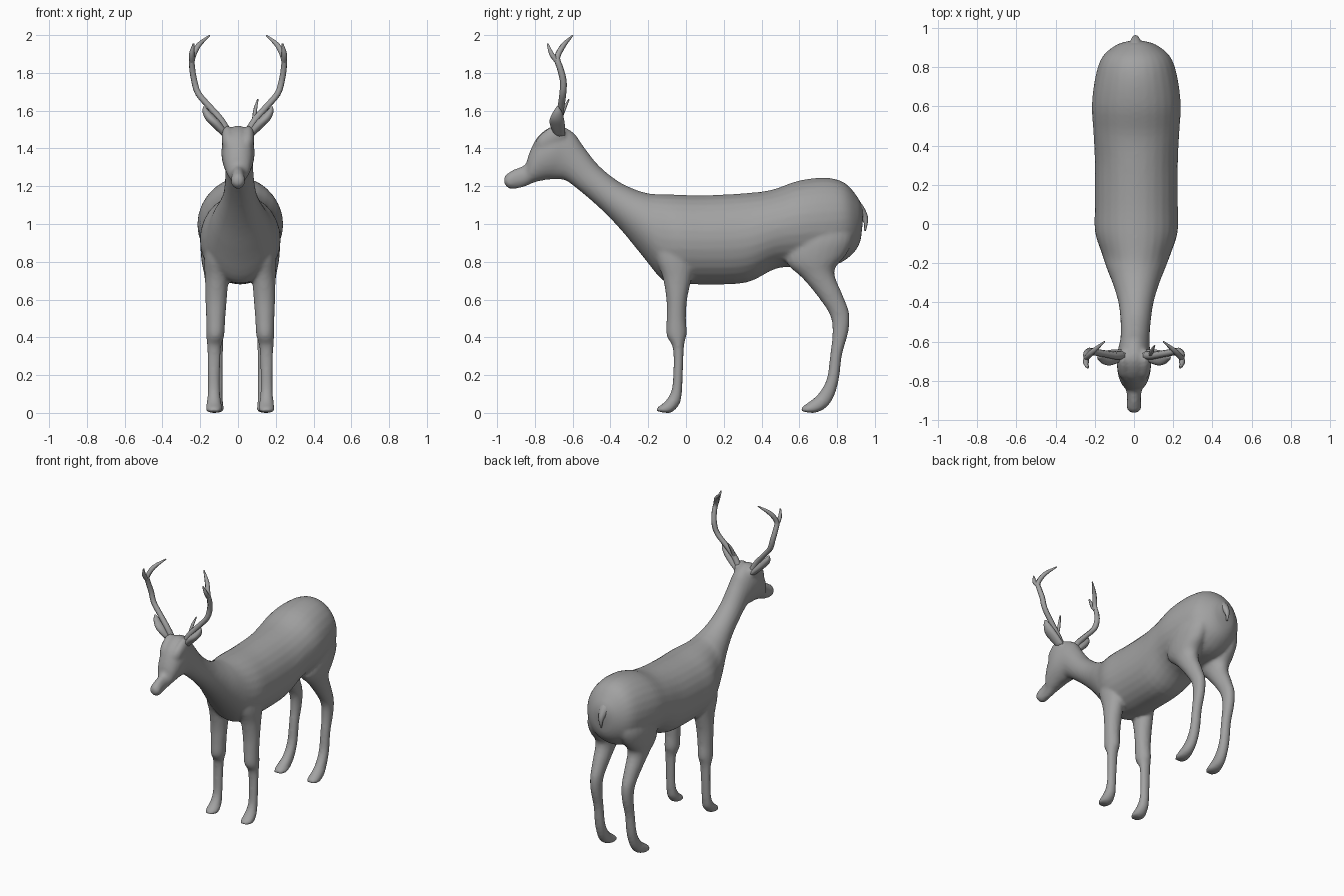
import bpy, bmesh, math
from mathutils import Vector

CX = 0.012  # the body's centre line sits slightly to the right

grey = bpy.data.materials.new("dark_grey")
grey.diffuse_color = (0.36, 0.36, 0.36, 1)


def smooth_stations(st, steps):
    """Catmull-Rom interpolation through the given tuples."""
    p = [Vector(s) for s in st]
    p = [2 * p[0] - p[1]] + p + [2 * p[-1] - p[-2]]
    out = []
    for i in range(1, len(p) - 2):
        a, b, c, d = p[i - 1:i + 3]
        for k in range(steps):
            t = k / steps
            out.append(0.5 * (2 * b + (c - a) * t + (2 * a - 5 * b + 4 * c - d) * t * t
                              + (3 * b - a - 3 * c + d) * t ** 3))
    return out + [p[-2]]


def loft(bm, stations, side=1, mid=0.0, steps=4, n=20):
    """Skin oval rings: (x centre, y1, z1, y2, z2, half width)."""
    rings = []
    for x, y1, z1, y2, z2, w in smooth_stations(stations, steps):
        ring = []
        for k in range(n):
            a = 2 * math.pi * k / n
            u, v = (1 + math.cos(a)) / 2, math.sin(a)
            ring.append(bm.verts.new((mid + side * (x + max(w, .003) * v),
                                      y2 + (y1 - y2) * u, z2 + (z1 - z2) * u)))
        rings.append(ring)
    for r, s in zip(rings, rings[1:]):
        for k in range(n):
            bm.faces.new((r[k], r[(k + 1) % n], s[(k + 1) % n], s[k]))
    bm.faces.new(rings[0])
    bm.faces.new(rings[-1])


def finish(bm, name):
    bmesh.ops.recalc_face_normals(bm, faces=bm.faces)
    me = bpy.data.meshes.new(name)
    bm.to_mesh(me)
    bm.free()
    for f in me.polygons:
        f.use_smooth = True
    me.materials.append(grey)
    ob = bpy.data.objects.new(name, me)
    bpy.context.collection.objects.link(ob)
    return ob


# Torso, neck and head: upper point, lower point, half width
trunk = [
    (CX, .937, 1.08, .935, 1.00, .03), (CX, .91, 1.14, .92, .90, .10),
    (CX, .84, 1.218, .87, .83, .172), (CX, .74, 1.245, .78, .78, .207),
    (CX, .60, 1.23, .62, .77, .227), (CX, .45, 1.18, .48, .765, .219),
    (CX, .30, 1.162, .32, .69, .212), (CX, .10, 1.152, .10, .68, .212),
    (CX, -.05, 1.155, -.03, .685, .211), (CX, -.17, 1.159, -.12, .70, .178),
    (.01, -.22, 1.167, -.23, .83, .15), (.01, -.28, 1.187, -.345, .97, .115),
    (.01, -.36, 1.227, -.455, 1.083, .088), (.008, -.46, 1.307, -.565, 1.178, .076),
    (.005, -.54, 1.407, -.64, 1.232, .075), (0, -.60, 1.487, -.69, 1.235, .082),
    (0, -.69, 1.522, -.73, 1.235, .088), (0, -.78, 1.468, -.77, 1.228, .08),
    (0, -.83, 1.375, -.81, 1.218, .062), (0, -.85, 1.315, -.84, 1.203, .042),
    (0, -.90, 1.294, -.88, 1.190, .035), (0, -.947, 1.267, -.93, 1.186, .037),
    (0, -.967, 1.24, -.957, 1.203, .02),
]
# Legs: front edge, back edge, half width
front_leg = [
    (.12, -.17, .95, .06, .95, .06), (.125, -.16, .82, .05, .82, .066),
    (.125, -.124, .72, .027, .70, .062), (.128, -.104, .60, .006, .60, .057),
    (.13, -.103, .50, 0, .50, .051), (.132, -.103, .41, .004, .42, .048),
    (.138, -.07, .345, -.010, .355, .038), (.14, -.067, .22, -.016, .22, .033),
    (.14, -.077, .12, -.022, .10, .033), (.139, -.11, .062, -.035, .045, .039),
    (.139, -.15, .03, -.075, .003, .043), (.139, -.162, .012, -.12, .001, .03),
]
hind_leg = [
    (.11, .60, 1.05, .87, 1.05, .06), (.12, .55, .92, .885, .93, .088),
    (.127, .53, .80, .85, .84, .08), (.127, .62, .71, .785, .75, .064),
    (.125, .71, .60, .827, .63, .05), (.124, .765, .51, .864, .53, .04),
    (.124, .775, .42, .86, .43, .036), (.124, .762, .30, .827, .31, .033),
    (.125, .745, .18, .81, .18, .034), (.127, .70, .10, .785, .09, .035),
    (.13, .65, .058, .745, .03, .04), (.13, .615, .032, .69, .002, .043),
    (.13, .606, .012, .645, .001, .03),
]
# Raised brow and ear root that squares off the top of the skull
brow_bump = [(.04, -.80, 1.43, -.79, 1.38, .02), (.05, -.77, 1.475, -.75, 1.38, .032),
             (.055, -.70, 1.52, -.69, 1.41, .032), (.055, -.64, 1.50, -.65, 1.43, .02)]
bm = bmesh.new()
loft(bm, trunk, n=28)
for side in (1, -1):
    loft(bm, front_leg, side, CX)
    loft(bm, hind_leg, side, CX)
    loft(bm, brow_bump, side)
body = finish(bm, "deer_body")

# Fuse the parts into one skin with soft blends
rm = body.modifiers.new("fuse", 'REMESH')
rm.mode = 'VOXEL'
rm.voxel_size = 0.011
rm.use_smooth_shade = True
sm = body.modifiers.new("soften", 'SMOOTH')
sm.factor = 0.5
sm.iterations = 5

# Ears
ear = [(.06, -.69, 1.46, -.64, 1.47, .022), (.10, -.715, 1.51, -.64, 1.51, .03),
       (.135, -.722, 1.55, -.645, 1.55, .034), (.165, -.705, 1.59, -.655, 1.59, .022),
       (.18, -.685, 1.622, -.675, 1.622, .005)]
for side, label in ((1, "right"), (-1, "left")):
    bm = bmesh.new()
    loft(bm, ear, side, n=12)
    finish(bm, label + "_ear")

# Tail
bm = bmesh.new()
loft(bm, [(.008, .90, 1.14, .88, 1.07, .05), (.008, .935, 1.10, .905, 1.04, .035),
          (.008, .96, 1.05, .93, 1.02, .02), (.008, .963, 1.01, .943, 1.00, .014),
          (.008, .952, .962, .942, .965, .005)], n=12)
finish(bm, "tail")


def antler(name, side, paths):
    """Tapered round curves: points are (x, y, z, radius)."""
    cu = bpy.data.curves.new(name, 'CURVE')
    cu.dimensions = '3D'
    cu.bevel_depth = 1.0
    cu.bevel_resolution = 1
    cu.use_fill_caps = True
    cu.materials.append(grey)
    for path in paths:
        pts = smooth_stations(path, 3)
        sp = cu.splines.new('POLY')
        sp.points.add(len(pts) - 1)
        for q, (x, y, z, r) in zip(sp.points, pts):
            q.co = (side * x, y, z, 1)
            q.radius = max(r, .002)
        sp.use_smooth = True
    bpy.context.collection.objects.link(bpy.data.objects.new(name, cu))


# Antlers: main beam curving to the inner tine, outer tine, brow tine on one side
beam = [(.05, -.67, 1.48, .022), (.09, -.672, 1.55, .02), (.15, -.662, 1.62, .018),
        (.21, -.652, 1.69, .018), (.232, -.65, 1.76, .018), (.243, -.668, 1.83, .017),
        (.241, -.682, 1.88, .016), (.21, -.65, 1.945, .015), (.15, -.60, 1.998, .004)]
outer = [(.243, -.675, 1.85, .014), (.245, -.712, 1.90, .014), (.235, -.733, 1.955, .005)]
brow = [(.085, -.67, 1.55, .012), (.092, -.645, 1.61, .01), (.105, -.62, 1.66, .004)]
antler("right_antler", 1, [beam, outer, brow])
antler("left_antler", -1, [beam, outer])
